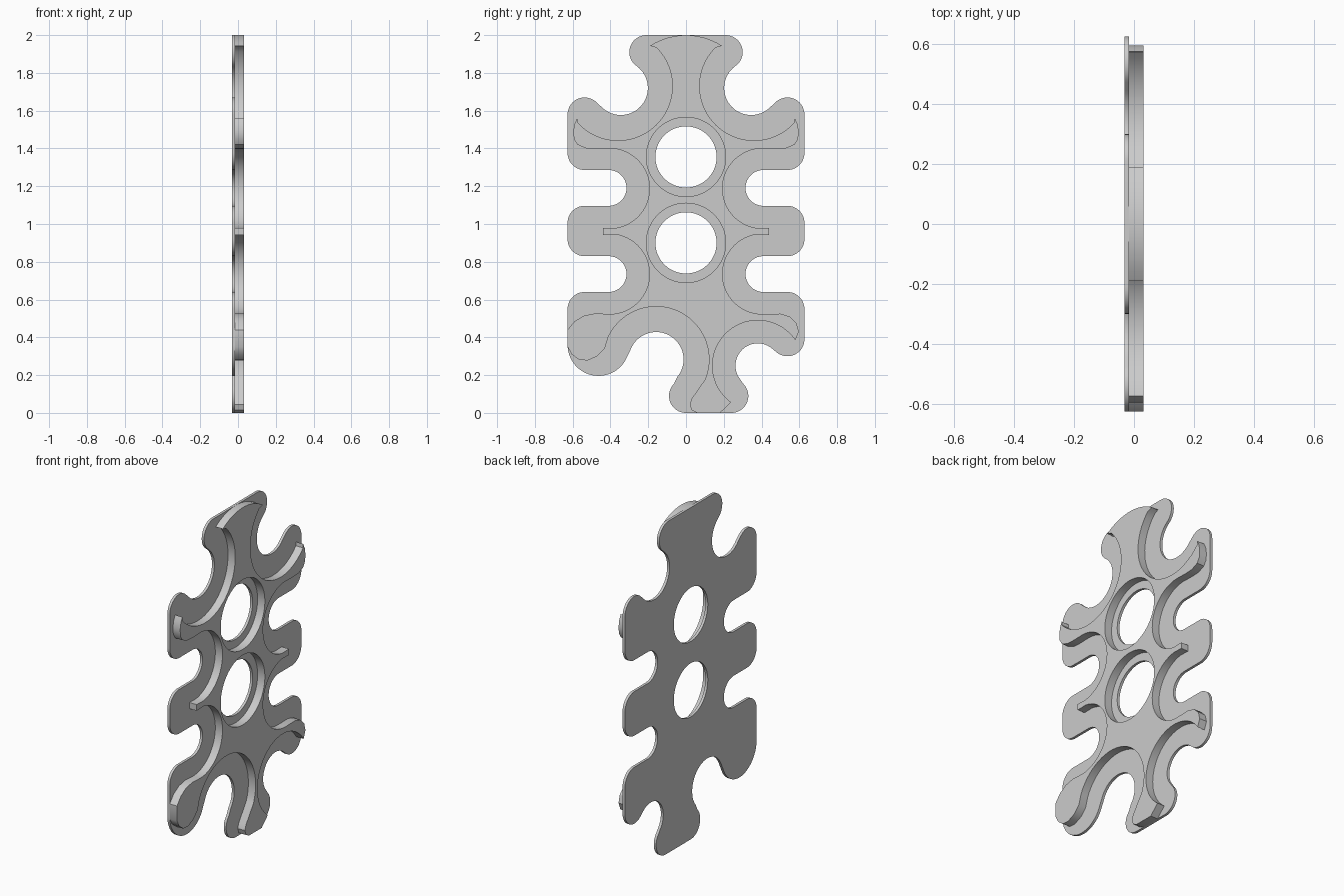
import bpy, math
from mathutils import Matrix

cube = bpy.data.objects.get("Cube")
if cube:
    bpy.data.objects.remove(cube)

grey = bpy.data.materials.new("plain grey")
grey.use_nodes = True
GREY = (0.6, 0.6, 0.6, 1)
grey.diffuse_color = GREY
grey.node_tree.nodes["Principled BSDF"].inputs["Base Color"].default_value = GREY


def arc(cy, cz, r, a0, a1):
    """Points of an arc, angles in degrees, in the (y, z) plane."""
    n = max(4, int(abs(a1 - a0) / 6))
    angles = [math.radians(a0 + (a1 - a0) * i / n) for i in range(n + 1)]
    return [(cy + r * math.cos(a), cz + r * math.sin(a)) for a in angles]


def mirrored(points):
    return [(-y, z) for y, z in reversed(points)]


def slab(name, outline, hole_radius, x0, x1):
    """Filled outline with two round windows, extruded along x."""
    curve = bpy.data.curves.new(name, 'CURVE')
    curve.dimensions = '2D'
    curve.fill_mode = 'BOTH'
    curve.extrude = (x1 - x0) / 2
    holes = [arc(0, z, hole_radius, 0, 360)[:-1] for z in (1.355, 0.90)]
    for points in [outline] + holes:
        spline = curve.splines.new('POLY')
        spline.points.add(len(points) - 1)
        for p, (y, z) in zip(spline.points, points):
            p.co = (y, z, 0, 1)
        spline.use_cyclic_u = True
    temp = bpy.data.objects.new(name + "_curve", curve)
    bpy.context.collection.objects.link(temp)
    bpy.context.view_layer.update()
    mesh = bpy.data.meshes.new_from_object(
        temp.evaluated_get(bpy.context.evaluated_depsgraph_get()))
    bpy.data.objects.remove(temp)
    # local x, y, z become world y, z, x
    mesh.transform(Matrix(((0, 0, 1, (x0 + x1) / 2), (1, 0, 0, 0),
                           (0, 1, 0, 0), (0, 0, 0, 1))))
    mesh.materials.clear()
    mesh.materials.append(grey)
    obj = bpy.data.objects.new(name, mesh)
    bpy.context.collection.objects.link(obj)
    bpy.ops.object.select_all(action='DESELECT')
    obj.select_set(True)
    bpy.context.view_layer.objects.active = obj
    bpy.ops.object.mode_set(mode='EDIT')
    bpy.ops.mesh.select_all(action='SELECT')
    bpy.ops.mesh.remove_doubles(threshold=0.0005)
    bpy.ops.mesh.normals_make_consistent(inside=False)
    bpy.ops.object.mode_set(mode='OBJECT')
    bpy.ops.object.shade_smooth_by_angle(angle=math.radians(30))
    return obj


# Base plate: shared side, from the top ear down to the third lobe
E, R = 0.537, 0.09
side = (arc(0.21, 1.91, R, 90, -45)
        + arc(0.345, 1.72, 0.143, 127, 315)
        + arc(E, 1.58, R, 135, 0)
        + arc(E, 1.376, R, 0, -90)
        + arc(0.41, 1.191, 0.095, 90, 270)
        + arc(E, 1.006, R, 90, 0)
        + arc(E, 0.92, R, 0, -90)
        + arc(0.41, 0.735, 0.095, 90, 270)
        + arc(E, 0.55, R, 90, 0))
# Uneven feet: right lobe, notch, foot, arch, big left lobe
feet = (arc(E, 0.39, R, 0, -135)
        + arc(0.38, 0.25, 0.118, 45, 220)
        + arc(0.24, 0.09, R, 45, -90)
        + arc(0, 0.09, R, -90, -225)
        + arc(-0.158, 0.283, 0.145, -40, 150)
        + arc(-0.463, 0.36, 0.164, -30, -180))
slab("base_plate", side + feet + mirrored(side), 0.162, -0.032, -0.016)

# Raised rib body: shared side with curled arms and small middle barbs
rib_side = (arc(0.36, 1.73, 0.28, 129, 180)[:1]
            + arc(0.36, 1.73, 0.288, 135, 318)
            + [(0.576, 1.56), (0.59, 1.53), (0.597, 1.49), (0.593, 1.45),
               (0.575, 1.42), (0.53, 1.401), (0.48, 1.398)]
            + arc(0.405, 1.188, 0.212, 90, 262)
            + [(0.44, 0.98), (0.44, 0.943)]
            + arc(0.405, 0.735, 0.212, 98, 270))
rib_feet = ([(0.5, 0.525), (0.55, 0.51), (0.585, 0.475), (0.597, 0.43)]
            + arc(0.38, 0.25, 0.24, 34, 234)
            + [(0.18, 0), (0.06, 0), (0.03, 0.015), (0.02, 0.045), (0.03, 0.075)]
            + arc(-0.158, 0.283, 0.28, -22, 155)
            + [(-0.43, 0.34), (-0.47, 0.3), (-0.52, 0.278), (-0.565, 0.28),
               (-0.605, 0.31), (-0.627, 0.35), (-0.627, 0.44),
               (-0.59, 0.485), (-0.54, 0.515), (-0.48, 0.527)])
crown = arc(0, 1.65, 0.35, 123, 57)
slab("raised_ribs", crown + rib_side + rib_feet + mirrored(rib_side),
     0.21, -0.016, 0.032)
